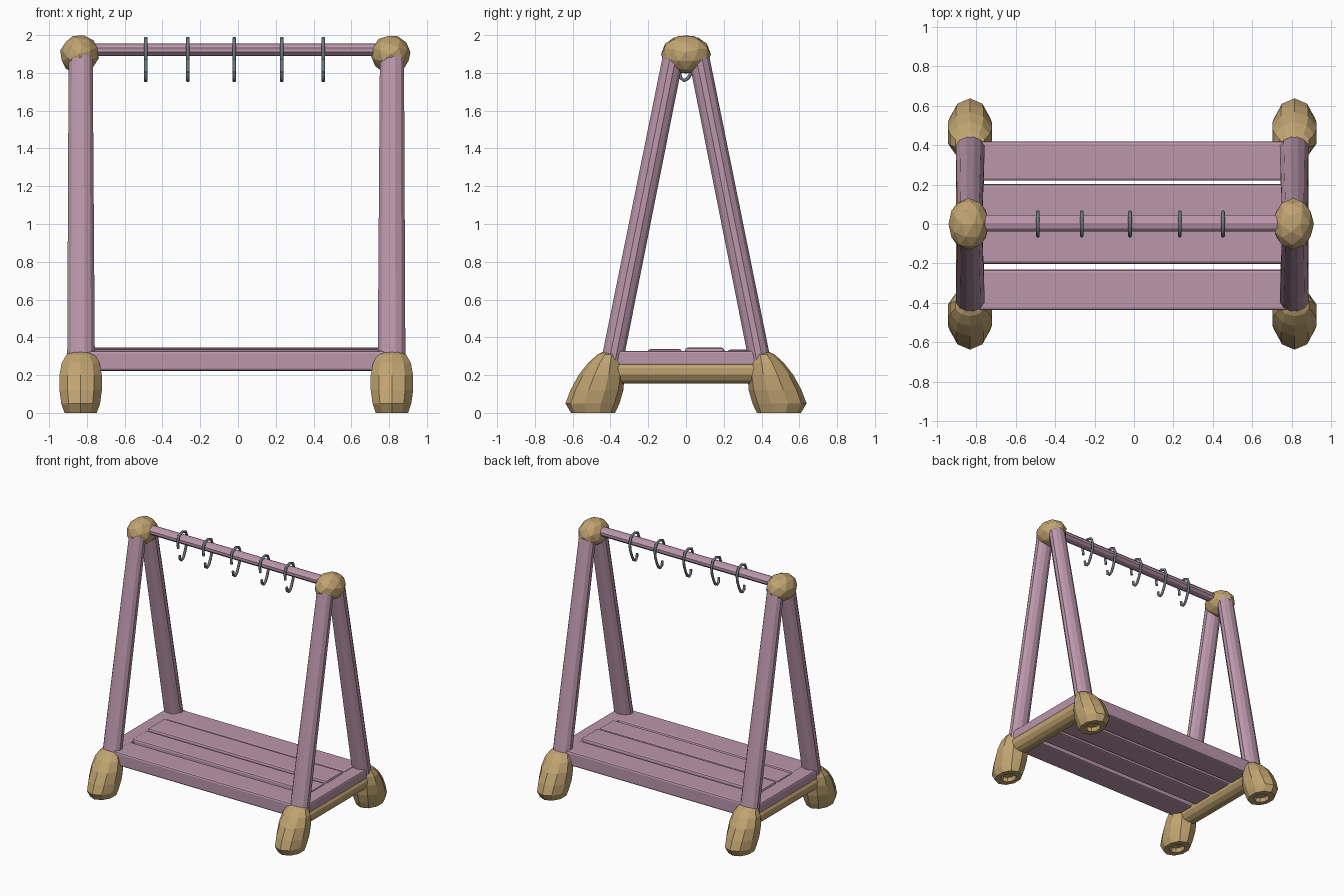
import bpy, bmesh, math
from mathutils import Vector, Matrix

if "Cube" in bpy.data.objects:
    bpy.data.objects.remove(bpy.data.objects["Cube"])


def material(name, rgb):
    m = bpy.data.materials.new(name)
    m.diffuse_color = (*rgb, 1)
    m.use_nodes = True
    m.node_tree.nodes["Principled BSDF"].inputs["Base Color"].default_value = m.diffuse_color
    return m


MAUVE = material("mauve wood", (0.50, 0.31, 0.41))
TAN = material("tan wood", (0.53, 0.37, 0.165))
STEEL = material("grey steel", (0.15, 0.18, 0.205))


def finish(bm, name, mat):
    bmesh.ops.recalc_face_normals(bm, faces=bm.faces)
    mesh = bpy.data.meshes.new(name)
    bm.to_mesh(mesh)
    bm.free()
    mesh.materials.append(mat)
    ob = bpy.data.objects.new(name, mesh)
    bpy.context.collection.objects.link(ob)
    return ob


def loft(name, rings, mat, sides=12):
    """Skin through elliptical rings given as (centre, half-axis u, half-axis v)."""
    bm = bmesh.new()
    loops = []
    for c, u, v in rings:
        c, u, v = Vector(c), Vector(u), Vector(v)
        angles = [2 * math.pi * (i + 0.5) / sides for i in range(sides)]
        loops.append([bm.verts.new(c + u * math.cos(a) + v * math.sin(a)) for a in angles])
    for a, b in zip(loops, loops[1:]):
        for i in range(sides):
            j = (i + 1) % sides
            bm.faces.new((a[i], a[j], b[j], b[i]))
    bm.faces.new(loops[0])
    bm.faces.new(loops[-1])
    return finish(bm, name, mat)


def box(name, lo, hi, mat, bevel=0.012):
    bm = bmesh.new()
    lo, hi = Vector(lo), Vector(hi)
    size = hi - lo
    bmesh.ops.create_cube(bm, size=1, matrix=Matrix.Translation((lo + hi) / 2)
                          @ Matrix.Diagonal((*size, 1)))
    bmesh.ops.bevel(bm, geom=bm.edges[:], offset=bevel, segments=2,
                    affect='EDGES', profile=0.5)
    return finish(bm, name, mat)


# foot outline: height, distance from centre line, x radius, y radius
# (the first two rings form the recess underneath)
FOOT = [(0.03, 0.49, 0.045, 0.055), (0.0, 0.492, 0.055, 0.065),
        (0.0, 0.492, 0.09, 0.117), (0.05, 0.495, 0.108, 0.143),
        (0.12, 0.472, 0.118, 0.14), (0.2, 0.447, 0.118, 0.122),
        (0.265, 0.428, 0.105, 0.09), (0.31, 0.41, 0.078, 0.058),
        (0.325, 0.40, 0.04, 0.035)]

for side, cx in (("left", -0.833), ("right", 0.815)):
    s = -1 if cx < 0 else 1
    for end, e in (("front", -1), ("back", 1)):
        # rounded foot
        loft(f"{side}_{end}_foot",
             [((cx, e * y, z), (rx, 0, 0), (0, ry, 0)) for z, y, rx, ry in FOOT], TAN, 10)
        # leaning leg
        loft(f"{side}_{end}_leg",
             [((cx + s * -0.002, e * 0.398, 0.24), (0.076, 0, 0), (0, 0.061, 0)),
              ((cx, e * 0.065, 1.9), (0.066, 0, 0), (0, 0.058, 0))], MAUVE, 12)
    # top knob, faceted and slightly tilted
    bm = bmesh.new()
    bmesh.ops.create_icosphere(
        bm, subdivisions=2, radius=1,
        matrix=Matrix.Translation((cx - 0.006, 0, 1.898)) @ Matrix.Rotation(s * 0.35, 4, 'Y')
        @ Matrix.Diagonal((0.105, 0.132, 0.103, 1)))
    finish(bm, f"{side}_top_knob", TAN)
    # lower cross bar between the feet
    loft(f"{side}_cross_bar",
         [((cx, y, 0.22), (0.074, 0, 0), (0, 0, 0.068)) for y in (-0.42, 0.42)], TAN, 12)
    # end rail of the shelf
    box(f"{side}_shelf_rail", (cx - 0.062, -0.41, 0.25), (cx + 0.062, 0.41, 0.328), MAUVE)

# shelf planks
PLANKS = [(-0.437, -0.232, 0.328), (-0.202, -0.022, 0.338),
          (-0.005, 0.203, 0.345), (0.22, 0.42, 0.335)]
for i, (y0, y1, top) in enumerate(PLANKS):
    box(f"shelf_plank_{i + 1}", (-0.79, y0, 0.222), (0.78, y1, top), MAUVE, 0.014)

# hanging rail
loft("hanging_rail",
     [((x, 0.004, 1.922), (0, 0.044, 0), (0, 0, 0.033)) for x in (-0.82, 0.8)], MAUVE, 10)

# hooks: bent wire over the rail with a curl at the bottom
HOOK = [(-0.052, 1.87), (-0.059, 1.925), (-0.042, 1.966), (0, 1.982), (0.042, 1.966),
        (0.06, 1.92), (0.052, 1.865), (0.032, 1.81), (0.012, 1.772),
        (-0.01, 1.76), (-0.03, 1.775), (-0.034, 1.806)]
for n, x in enumerate((-0.488, -0.265, -0.02, 0.232, 0.452)):
    rings = []
    for i, (y, z) in enumerate(HOOK):
        a, b = HOOK[max(i - 1, 0)], HOOK[min(i + 1, len(HOOK) - 1)]
        t = Vector((0, b[0] - a[0], b[1] - a[1])).normalized()
        rings.append(((x, y, z), (0.01, 0, 0), Vector((0, -t.z, t.y)) * 0.01))
    hook = loft(f"hook_{n + 1}", rings, STEEL, 8)
    for p in hook.data.polygons:
        p.use_smooth = len(p.vertices) == 4
